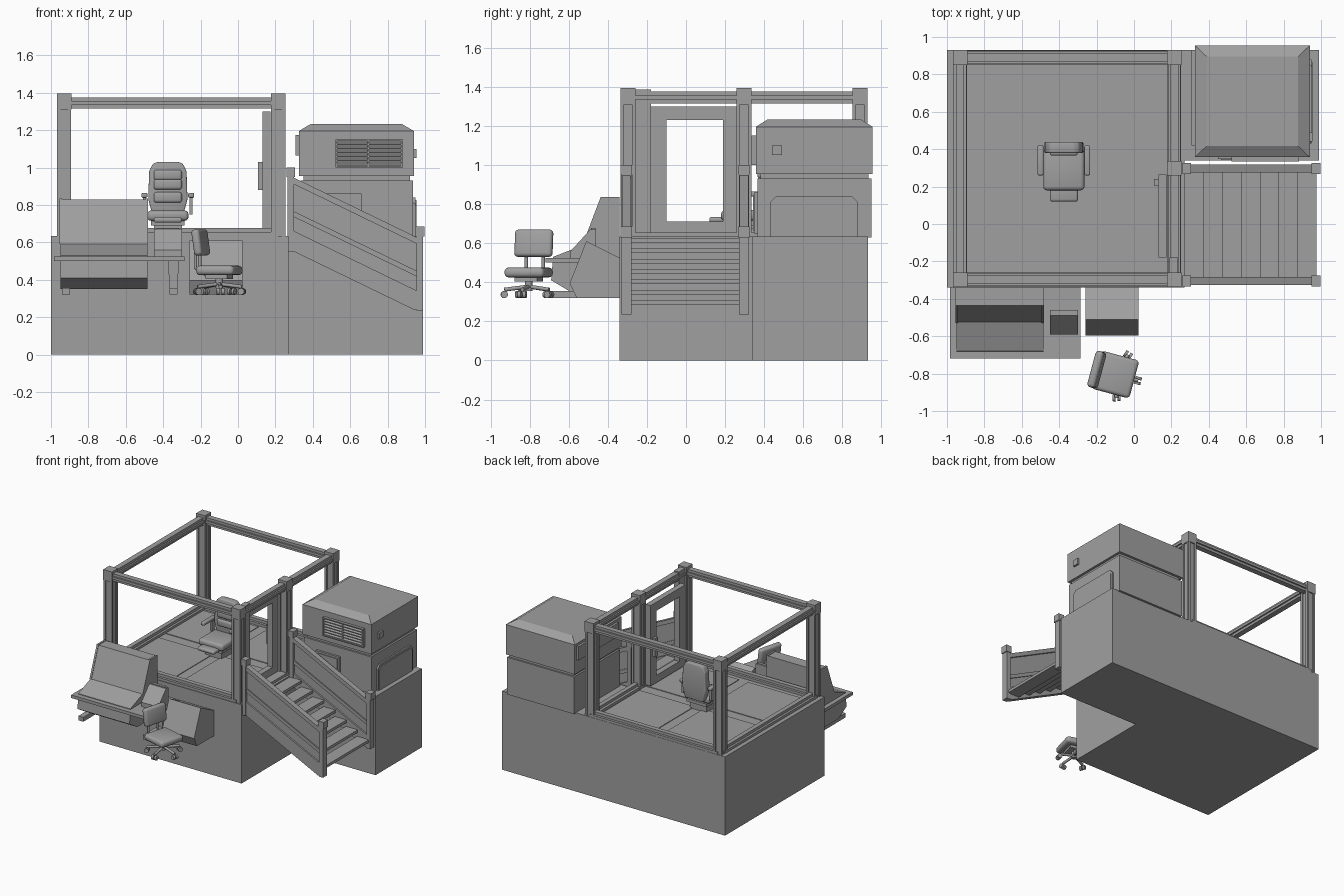
import bpy, bmesh, math
from mathutils import Matrix, Vector

old = bpy.data.objects.get("Cube")
if old:
    bpy.data.objects.remove(old, do_unlink=True)

GREY = (0.35, 0.35, 0.35, 1)
mat = bpy.data.materials.new("plain grey")
mat.use_nodes = True
mat.diffuse_color = GREY
mat.node_tree.nodes["Principled BSDF"].inputs["Base Color"].default_value = GREY


def finish(name, bm, bevel=0, place=None, smooth=False):
    bmesh.ops.recalc_face_normals(bm, faces=bm.faces)
    if bevel:
        bmesh.ops.bevel(bm, geom=bm.edges[:], offset=bevel, segments=3, profile=0.5, affect='EDGES')
    if place:
        bm.transform(place)
    me = bpy.data.meshes.new(name)
    bm.to_mesh(me)
    bm.free()
    me.materials.append(mat)
    ob = bpy.data.objects.new(name, me)
    bpy.context.collection.objects.link(ob)
    if bevel or smooth:
        bpy.ops.object.select_all(action='DESELECT')
        ob.select_set(True)
        bpy.context.view_layer.objects.active = ob
        bpy.ops.object.shade_smooth_by_angle()
    return ob


def box(name, x, y, z, bevel=0, place=None):
    bm = bmesh.new()
    bmesh.ops.create_cube(bm, size=1)
    for v in bm.verts:
        v.co = Vector([(r[0] + r[1]) / 2 + c * (r[1] - r[0]) for r, c in zip((x, y, z), v.co)])
    return finish(name, bm, bevel, place)


def prism(name, axis, pts, span, bevel=0):
    # profile points are (y, z) for axis x, (x, z) for axis y, (x, y) for axis z
    bm = bmesh.new()
    at = {'x': lambda p, s: (s, *p), 'y': lambda p, s: (p[0], s, p[1]), 'z': lambda p, s: (*p, s)}[axis]
    a, b = [[bm.verts.new(at(p, s)) for p in pts] for s in span]
    bm.faces.new(a)
    bm.faces.new(b[::-1])
    for i in range(len(pts)):
        j = (i + 1) % len(pts)
        bm.faces.new((a[i], b[i], b[j], a[j]))
    return finish(name, bm, bevel)


def rod(name, p, q, r, place=None):
    p, q = Vector(p), Vector(q)
    bm = bmesh.new()
    bmesh.ops.create_cone(bm, cap_ends=True, segments=16, radius1=r, radius2=r, depth=(q - p).length)
    bm.transform(Matrix.Translation((p + q) / 2) @ (q - p).to_track_quat('Z', 'Y').to_matrix().to_4x4())
    return finish(name, bm, 0, place, True)


# L-shaped base
prism("base", 'z', [(-1, -.34), (.27, -.34), (.27, .34), (.99, .34), (.99, .93), (-1, .93)], (0, .635))

# Cabin floor panels
for i, x in enumerate((-.89, -.32)):
    for j, y in enumerate((-.22, .35)):
        box(f"floor_panel_{i}{j}", (x, x + .49), (y, y + .48), (.63, .64))

# Cabin posts: core, raised corner strips and a cap
posts = [(-.93, -.297), (-.93, .89), (.215, -.297), (.215, .89), (.215, .297)]
for n, (x, y) in enumerate(posts):
    box(f"post_{n}", (x - .03, x + .03), (y - .03, y + .03), (.63, 1.38))
    for sx in (-1, 1):
        for sy in (-1, 1):
            cx, cy = x + sx * .029, y + sy * .029
            box(f"post_strip_{n}", (cx - .009, cx + .009), (cy - .009, cy + .009), (.63, 1.38))
    box(f"post_cap_{n}", (x - .039, x + .039), (y - .039, y + .039), (1.31, 1.395))
box("door_jamb", (.19, .235), (-.27, -.18), (.635, 1.385))

# Cabin top beams and bottom sills, each a wide bar with a raised inner rib
for side, y in (("front", -.297), ("back", .89)):
    box(f"{side}_beam", (-.93, .215), (y - .022, y + .022), (1.315, 1.375))
    box(f"{side}_beam_rib", (-.93, .215), (y - .034, y + .034), (1.335, 1.355))
    box(f"{side}_sill", (-.93, .215), (y - .038, y + .038), (.63, .655))
    box(f"{side}_sill_rib", (-.93, .215), (y - .018, y + .018), (.63, .677))
for side, x in (("left_hand", -.93), ("right_hand", .215)):
    box(f"{side}_beam", (x - .022, x + .022), (-.297, .89), (1.315, 1.375))
    box(f"{side}_beam_rib", (x - .034, x + .034), (-.297, .89), (1.335, 1.355))
    box(f"{side}_sill", (x - .036, x + .036), (-.297, .89), (.63, .655))
box("rear_side_sill_rib", (.2, .235), (.3, .89), (.63, .677))
box("far_side_sill_rib", (-.948, -.912), (-.297, .89), (.63, .677))

# Open door frame with handle
for n, y in enumerate(((-.18, -.1), (.19, .265))):
    box(f"door_stile_{n}", (.13, .175), y, (.65, 1.3))
for n, z in enumerate(((.65, .71), (1.23, 1.3))):
    box(f"door_rail_{n}", (.13, .175), (-.1, .19), z)
box("door_handle", (.107, .13), (.205, .24), (.88, 1.03))


# Staircase: sloping side panels, rails, newel posts and treads
def slope(name, top, bottom, y, x=(.29, .965)):
    drop = .485 * (x[1] - x[0])
    prism(name, 'y', [(x[0], top), (x[1], top - drop), (x[1], bottom - drop), (x[0], bottom)], y)


for n, y in enumerate((-.305, .297)):
    slope(f"stair_panel_{n}", .94, .6, (y - .007, y + .007))
    slope(f"hand_rail_{n}", .95, .915, (y - .022, y + .022))
    slope(f"middle_rail_{n}", .77, .74, (y - .016, y + .016))
    prism(f"stringer_{n}", 'y', [(.265, .67), (.3, .66), (.99, .325), (.99, .24), (.94, .24), (.3, .55), (.265, .55)],
          (y - .02, y + .02))
    box(f"upper_newel_{n}", (.265, .3), (y - .025, y + .025), (.55, .985))
    box(f"upper_newel_cap_{n}", (.26, .305), (y - .029, y + .029), (.95, 1.0))
    box(f"lower_newel_{n}", (.955, .99), (y - .025, y + .025), (.235, .67))
    box(f"lower_newel_cap_{n}", (.95, .998), (y - .029, y + .029), (.63, .685))
    for x, z in ((.43, .85), (.5, .816), (.8, .67)):
        rod("rail_bolt", (x, y - .012, z), (x, y + .012, z), .007)
for i in range(7):
    x, z = .27 + .1 * i, .625 - .053 * i
    box(f"tread_{i}", (x, x + .105), (-.29, .285), (z - .022, z))

# Machine unit: lower cabinet, neck, upper cabinet with tapered roof
box("lower_cabinet", (.335, .935), (.365, .948), (.63, .93))
box("cabinet_neck", (.35, .92), (.38, .935), (.93, .955))
box("upper_cabinet", (.325, .94), (.357, .955), (.955, 1.195))
roof = bmesh.new()
bmesh.ops.create_cube(roof, size=1)
for v in roof.verts:
    top = v.co.z > 0
    v.co = (.6325 + v.co.x * (.49 if top else .615), .656 + v.co.y * (.48 if top else .598), 1.232 if top else 1.195)
finish("tapered_roof", roof)

# Louvred vent on the upper cabinet
box("vent_middle_bar", (.693, .7), (.338, .36), (1.0, 1.15))
for n, x in enumerate((.52, .872)):
    box(f"vent_side_{n}", (x, x + .01), (.335, .36), (1.0, 1.15))
for n, z in enumerate((1.0, 1.142)):
    box(f"vent_edge_{n}", (.52, .88), (.335, .36), (z, z + .008))
for i in range(6):
    z = 1.012 + i * .0215
    prism(f"vent_slat_{i}", 'x', [(.36, z + .014), (.36, z + .018), (.337, z + .006), (.337, z)], (.525, .878))

# Cabinet side and front covers
box("upper_side_cover", (.307, .326), (.42, .93), (1.065, 1.175))
box("front_cover", (.45, .66), (.348, .366), (.65, .86))
box("cover_rim", (.465, .645), (.342, .35), (.665, .845))
prism("arched_cover", 'x', [(.43, .635), (.43, .81), (.46, .84), (.85, .84), (.88, .81), (.88, .635)], (.934, .948))
prism("arched_cover_inset", 'x', [(.445, .635), (.445, .8), (.467, .825), (.843, .825), (.865, .8), (.865, .635)],
      (.94, .954))
box("side_latch", (.94, .955), (.44, .49), (1.05, 1.1))

# Front control desk
box("desk_top", (-.985, -.285), (-.72, -.34), (.5, .525))
prism("desk_console", 'x', [(-.34, .83), (-.435, .83), (-.525, .59), (-.68, .53), (-.69, .41), (-.59, .35), (-.34, .35)],
      (-.95, -.485))
prism("desk_screen_surround", 'x', [(-.34, .835), (-.437, .835), (-.53, .59), (-.34, .59)], (-.955, -.94))
prism("desk_screen_surround_2", 'x', [(-.34, .835), (-.437, .835), (-.53, .59), (-.34, .59)], (-.495, -.48))
prism("desk_control_box", 'x', [(-.46, .525), (-.46, .67), (-.49, .67), (-.59, .56), (-.59, .525)], (-.45, -.3))
box("control_box_plate", (-.435, -.315), (-.485, -.462), (.66, .677))
for n, x in enumerate((-.92, -.345)):
    box(f"desk_foot_{n}", (x - .022, x + .022), (-.69, -.34), (.32, .355))
    prism(f"desk_leg_{n}", 'y', [(x - .03, .5), (x + .03, .5), (x + .02, .35), (x - .02, .35)], (-.5, -.4))

# Small wall console
prism("wall_console", 'x', [(-.34, .525), (-.51, .61), (-.595, .395), (-.56, .32), (-.34, .32)], (-.26, .025))

# Operator seat in the cabin
box("seat_pedestal", (-.45, -.3), (.22, .38), (.635, .705))
box("seat_base_plate", (-.465, -.285), (.2, .4), (.69, .715))
box("foot_piece", (-.45, -.3), (.12, .22), (.705, .735), .012)
box("seat_cushion", (-.485, -.265), (.18, .4), (.715, .77), .02)
prism("seat_back", 'y', [(-.455, .74), (-.48, .83), (-.475, .98), (-.455, 1.02), (-.43, 1.03), (-.32, 1.03),
                         (-.295, 1.02), (-.275, .98), (-.27, .83), (-.295, .74)], (.38, .438), .008)
for z in (.84, .91, .96):
    box("back_cushion_roll", (-.45, -.3), (.365, .4), (z - .028, z + .028), .014)
for n, x in enumerate((-.5, -.25)):
    box(f"seat_armrest_{n}", (x - .016, x + .016), (.26, .42), (.838, .865), .008)
    box(f"armrest_bracket_{n}", (x - .008, x + .008), (.37, .4), (.75, .84))

# Swivel chair, turned slightly, facing local +x
spin = Matrix.Translation((-.1, -.805, 0)) @ Matrix.Rotation(math.radians(-15), 4, 'Z')
box("swivel_seat", (-.105, .105), (-.105, .105), (.425, .475), .02, spin)
box("swivel_seat_plate", (-.06, .06), (-.06, .06), (.405, .427), 0, spin)
tilt = spin @ Matrix.Translation((-.1, 0, .6)) @ Matrix.Rotation(math.radians(-8), 4, 'Y')
box("swivel_back", (-.025, .02), (-.1, .1), (-.07, .07), .018, tilt)
for y in (-.045, .045):
    rod("back_bar", (-.12, y, .46), (-.12, y, .57), .009, spin)
    rod("back_bar_foot", (-.12, y, .465), (-.06, y, .425), .009, spin)
rod("swivel_column", (0, 0, .355), (0, 0, .42), .02, spin)
for i in range(5):
    a = math.tau * i / 5
    c, s = math.cos(a), math.sin(a)
    rod("chair_leg", (0, 0, .378), (.125 * c, .125 * s, .362), .01, spin)
    for w in (-.013, .013):
        m = Vector((.125 * c - w * s, .125 * s + w * c, .337))
        t = Vector((-s, c, 0)) * .008
        rod("caster", m - t, m + t, .018, spin)
